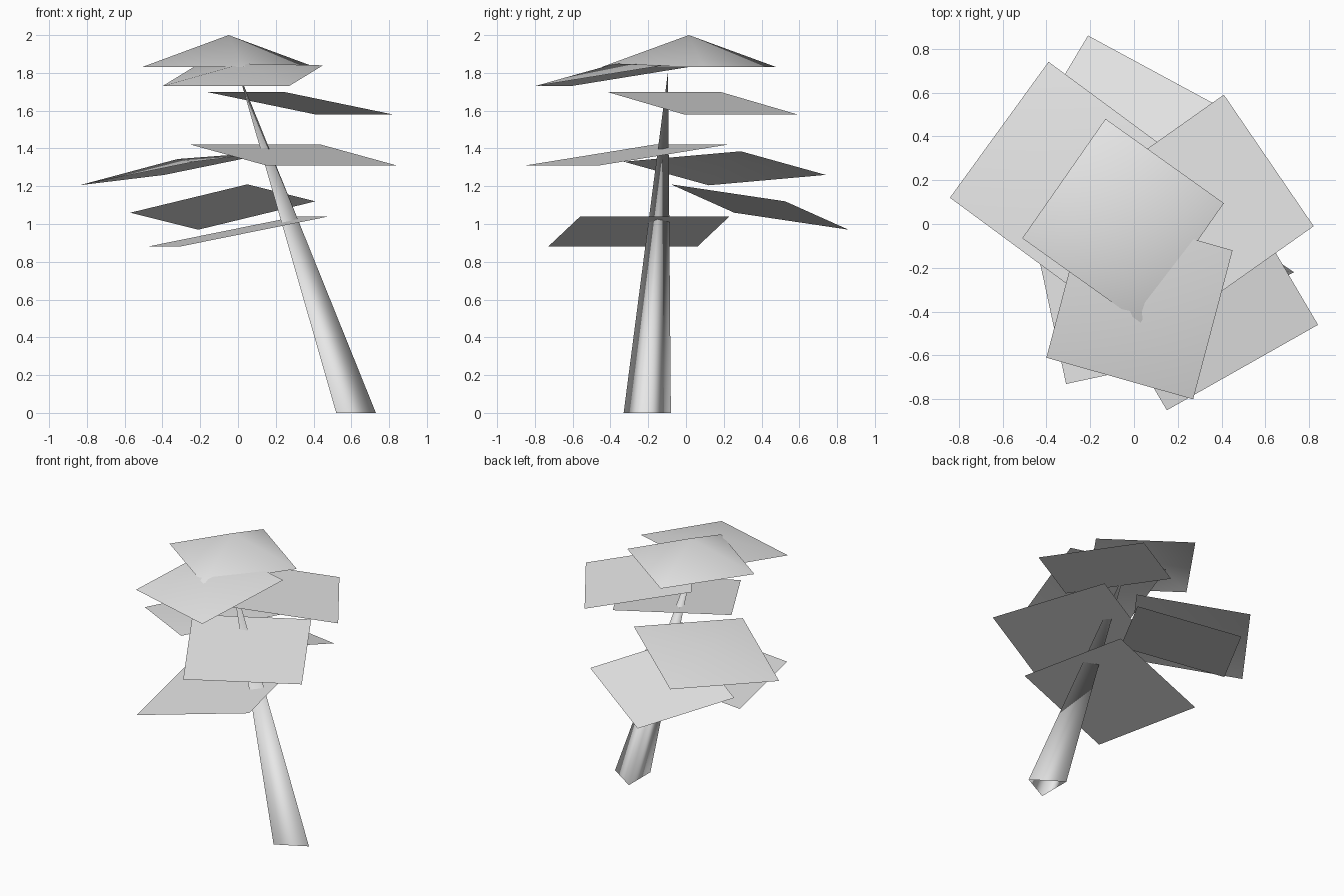
import bpy
import bmesh
from mathutils import Vector

default_cube = bpy.data.objects.get("Cube")
if default_cube:
    bpy.data.objects.remove(default_cube, do_unlink=True)

# One plain grey for the whole tree
grey = bpy.data.materials.new("light_grey")
grey.use_nodes = True
grey_value = (0.8, 0.8, 0.8, 1)
grey.diffuse_color = grey_value
shader = next(n for n in grey.node_tree.nodes if n.type == "BSDF_PRINCIPLED")
shader.inputs["Base Color"].default_value = grey_value


def make_fan(name, rim, apex):
    """Smooth open pyramid: triangles from a rim loop up to one apex."""
    bm = bmesh.new()
    tip = bm.verts.new(apex)
    ring = [bm.verts.new(point) for point in rim]
    for start, end in zip(ring, ring[1:] + ring[:1]):
        bm.faces.new((start, end, tip)).smooth = True
    bmesh.ops.recalc_face_normals(bm, faces=bm.faces)
    # Make the outside face upward and outward
    if sum((f.normal.z * f.calc_area() for f in bm.faces)) < 0:
        bmesh.ops.reverse_faces(bm, faces=bm.faces)
    mesh = bpy.data.meshes.new(name)
    bm.to_mesh(mesh)
    bm.free()
    mesh.materials.append(grey)
    obj = bpy.data.objects.new(name, mesh)
    bpy.context.collection.objects.link(obj)
    return obj


def make_leaf(name, centre, half_a, half_b, rise=0.0):
    """Square leaf sheet from its centre and two half diagonals."""
    centre, half_a, half_b = Vector(centre), Vector(half_a), Vector(half_b)
    rim = [centre + half_a, centre + half_b, centre - half_a, centre - half_b]
    normal = half_a.cross(half_b).normalized()
    if normal.z < 0:
        normal.negate()
    return make_fan(name, rim, centre + normal * rise)


# Leaning three-sided trunk, open at the foot
make_fan("trunk", [(.52, -.33, 0), (.73, -.22, 0), (.52, -.08, 0)], (0, -.095, 1.81))

# Leaf sheets from the crown downward; some are domed, the rest are flat
make_leaf("crown_leaf", (-.05, .015, 1.83), (.08, -.465, 0), (.46, .08, 0), rise=.17)
make_leaf("upper_front_leaf", (.025, -.365, 1.785), (.425, .245, .055),
          (.245, -.435, -.055), rise=.065)
make_leaf("upper_left_leaf", (.325, .085, 1.64), (.085, .505, -.06), (.495, -.095, -.06))
make_leaf("middle_front_leaf", (.295, -.315, 1.365), (.545, -.145, -.055), (.145, .535, .055))
make_leaf("middle_right_leaf", (-.31, .205, 1.295), (.53, .085, .09),
          (-.08, .535, -.035), rise=.05)
make_leaf("lower_back_leaf", (-.08, .39, 1.09), (.49, .135, .03), (-.13, .47, -.12))
make_leaf("lower_front_leaf", (0, -.25, .96), (.48, -.31, .08), (.31, .48, .08))
